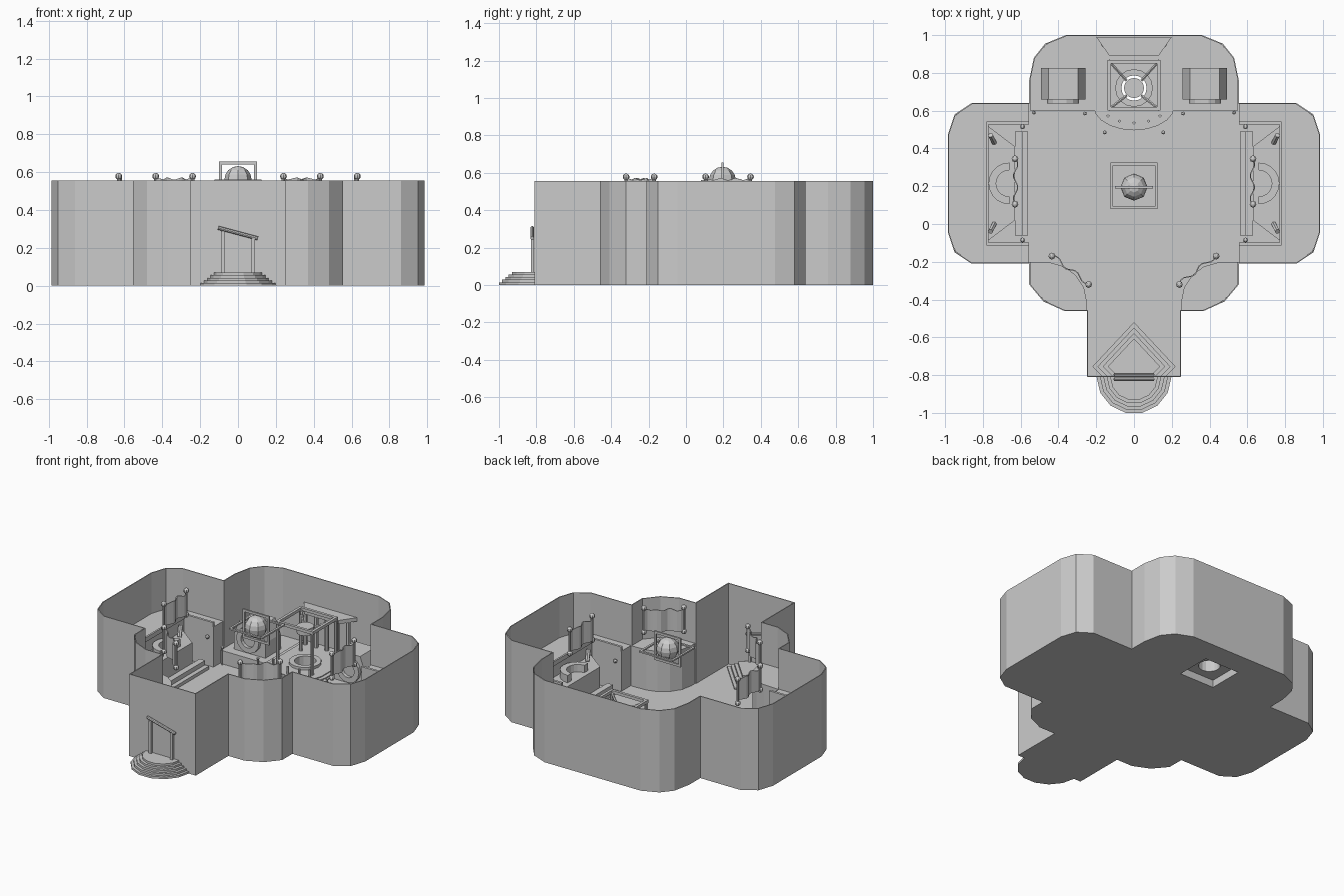
import bpy, bmesh, math
from mathutils import Vector, Matrix

if "Cube" in bpy.data.objects:
    bpy.data.objects.remove(bpy.data.objects["Cube"])

H = 0.555          # wall height
BALC = 0.28        # gallery level
DAIS = 0.11        # rear floor level


def finish(name, bm, smooth=False):
    bmesh.ops.recalc_face_normals(bm, faces=bm.faces)
    me = bpy.data.meshes.new(name)
    bm.to_mesh(me)
    bm.free()
    ob = bpy.data.objects.new(name, me)
    bpy.context.collection.objects.link(ob)
    return ob


def prism(name, pts, z0, z1, mx=1):
    """Solid from a plan outline."""
    bm = bmesh.new()
    f = bm.faces.new([bm.verts.new((x * mx, y, z0)) for x, y in pts])
    g = bmesh.ops.extrude_face_region(bm, geom=[f])
    bmesh.ops.translate(bm, vec=(0, 0, z1 - z0),
                        verts=[v for v in g['geom'] if isinstance(v, bmesh.types.BMVert)])
    return finish(name, bm)


def box(name, x0, x1, y0, y1, z0, z1):
    return prism(name, [(x0, y0), (x1, y0), (x1, y1), (x0, y1)], z0, z1)


def ball(name, loc, r, seg=8, rings=6):
    bm = bmesh.new()
    bmesh.ops.create_uvsphere(bm, u_segments=seg, v_segments=rings, radius=r,
                              matrix=Matrix.Translation(loc))
    return finish(name, bm)


def rod(name, a, b, r, seg=8, r2=None):
    a, b = Vector(a), Vector(b)
    d = b - a
    m = Matrix.Translation((a + b) / 2) @ d.to_track_quat('Z', 'Y').to_matrix().to_4x4()
    bm = bmesh.new()
    bmesh.ops.create_cone(bm, cap_ends=True, segments=seg, radius1=r,
                          radius2=r if r2 is None else r2, depth=d.length, matrix=m)
    return finish(name, bm)


def ring(name, loc, r_in, r_out, h, seg=16, start=0.0, sweep=2 * math.pi, rot=None):
    """Flat ring or arc with square section."""
    full = sweep > 6.28
    n = seg if full else seg + 1
    bm = bmesh.new()
    secs = []
    for i in range(n):
        a = start + sweep * i / seg
        c, s = math.cos(a), math.sin(a)
        secs.append([bm.verts.new((c * r, s * r, z)) for r, z in
                     ((r_in, 0), (r_out, 0), (r_out, h), (r_in, h))])
    for i in range(seg):
        p, q = secs[i], secs[(i + 1) % n]
        for k in range(4):
            bm.faces.new((p[k], p[(k + 1) % 4], q[(k + 1) % 4], q[k]))
    if not full:
        bm.faces.new(secs[0])
        bm.faces.new(secs[-1])
    bm.transform(Matrix.Translation(loc) @ (rot or Matrix()))
    return finish(name, bm)


def cut(ob, cutter):
    m = ob.modifiers.new("cut", 'BOOLEAN')
    m.operation, m.object, m.solver = 'DIFFERENCE', cutter, 'EXACT'
    bpy.context.view_layer.objects.active = ob
    bpy.ops.object.modifier_apply(modifier="cut")


# Outer walls
half = [(0.25, -0.81), (0.25, -0.46), (0.37, -0.46), (0.48, -0.41), (0.555, -0.32),
        (0.555, -0.21), (0.86, -0.21), (0.95, -0.15), (0.985, -0.045), (0.985, 0.475),
        (0.95, 0.58), (0.86, 0.64), (0.555, 0.64), (0.555, 0.76), (0.53, 0.88),
        (0.47, 0.955), (0.36, 1.0)]
outline = half + [(-x, y) for x, y in reversed(half)]
bm = bmesh.new()
lo = [bm.verts.new((x, y, 0)) for x, y in outline]
hi = [bm.verts.new((x, y, H)) for x, y in outline]
n = len(outline)
for i in range(n):
    j = (i + 1) % n
    bm.faces.new((lo[i], lo[j], hi[j], hi[i]))
walls = finish("outer_walls", bm)
sol = walls.modifiers.new("thick", 'SOLIDIFY')
sol.thickness, sol.offset, sol.use_even_offset = 0.006, -1, True
floor = prism("main_floor", outline, 0, 0.008)

# Raised rear floor and its rounded dais
rear = prism("rear_floor", [(-0.55, 0.6), (0.55, 0.6), (0.55, 0.76), (0.525, 0.88), (0.465, 0.95),
                            (0.36, 0.995), (-0.36, 0.995), (-0.465, 0.95), (-0.525, 0.88),
                            (-0.55, 0.76)], 0.004, DAIS - 0.012)


def apse(r):
    arc = [(r * math.cos(a), 0.625 + 0.6 * r * math.sin(a))
           for a in [math.pi * (1 + i / 10) for i in range(11)]]
    return arc + [(r, 0.994), (-r, 0.994)]


dais = [prism("dais_step", apse(0.215), 0.004, DAIS - 0.006),
        prism("dais_top", apse(0.19), 0.004, DAIS)]
pit = box("pit_cutter", -0.13, 0.13, 0.6, 0.84, -0.1, 0.05)
shaft = rod("shaft_cutter", (0, 0.72, -0.1), (0, 0.72, 0.3), 0.067, 16)
for ob in [floor, rear] + dais:
    cut(ob, pit)
    cut(ob, shaft)
for c in (pit, shaft):
    bpy.data.objects.remove(c)
ring("well_rim", (0, 0.72, DAIS), 0.067, 0.1, 0.018)

# Canopy over the well: posts, frame, crossed beams, hub
for y in (0.61, 0.86):
    box("canopy_beam", -0.14, 0.14, y - 0.009, y + 0.009, 0.385, 0.405)
for s in (-1, 1):
    box("canopy_side", s * 0.131 - 0.009, s * 0.131 + 0.009, 0.61, 0.86, 0.385, 0.405)
    for y in (0.61, 0.86):
        rod("canopy_post", (s * 0.13, y, DAIS), (s * 0.13, y, 0.39), 0.011)
        rod("cross_beam", (s * 0.13, y, 0.39), (s * 0.04, 0.72 + (0.04 if y > 0.7 else -0.04), 0.35),
            0.008, 6)
rod("canopy_hub", (0, 0.72, 0.32), (0, 0.72, 0.365), 0.054, 12)

# Rear gallery shelf with columns
prism("rear_shelf", [(-0.2, 0.99), (-0.13, 0.89), (0.13, 0.89), (0.2, 0.99)], 0.345, 0.37)
for x in (-0.16, -0.08, 0, 0.08, 0.16):
    rod("shelf_column", (x, 0.95, DAIS), (x, 0.95, 0.345), 0.014)
for i in range(5):
    a = math.pi * (1.2 + 0.15 * i)
    rod("dais_baluster", (0.17 * math.cos(a), 0.625 + 0.09 * math.sin(a), DAIS),
        (0.17 * math.cos(a), 0.625 + 0.09 * math.sin(a), DAIS + 0.05), 0.008, 6)


# Curtain hung between two ball-ended rods
def curtain(p, q, z0=0.42, z1=0.572):
    p, q = Vector(p), Vector(q)
    d = q - p
    nrm = Vector((-d.y, d.x)).normalized()
    bm = bmesh.new()
    cols = []
    for i in range(13):
        t = i / 12
        c = p + d * t + nrm * 0.012 * math.sin(t * 4 * math.pi)
        sag = 0.012 * math.sin(t * 3 * math.pi) ** 2
        cols.append([bm.verts.new((c.x, c.y, z)) for z in (z0, z1 - sag)])
    for a, b in zip(cols, cols[1:]):
        bm.faces.new((a[0], b[0], b[1], a[1]))
    ob = finish("curtain", bm)
    ob.modifiers.new("thick", 'SOLIDIFY').thickness = 0.006
    for e in (p, q):
        rod("curtain_rod", (e.x, e.y, z0), (e.x, e.y, z1), 0.009)
        for z in (z0 - 0.005, 0.578):
            ball("rod_ball", (e.x, e.y, z), 0.018)


for s in (-1, 1):
    # Side galleries with alcoves
    prism("side_gallery", [(0.555, -0.205), (0.86, -0.205), (0.945, -0.145), (0.98, -0.045),
                           (0.98, 0.475), (0.945, 0.575), (0.86, 0.635), (0.555, 0.635),
                           (0.555, 0.53), (0.775, 0.53), (0.775, -0.1), (0.555, -0.1)],
          0.004, BALC, s)
    for y in (-0.105, 0.535):
        prism("gallery_kerb", [(0.555, y - 0.008), (0.78, y - 0.008), (0.78, y + 0.008),
                               (0.555, y + 0.008)], BALC, BALC + 0.03, s)
    prism("gallery_kerb_back", [(0.77, -0.1), (0.782, -0.1), (0.782, 0.53), (0.77, 0.53)],
          BALC, BALC + 0.03, s)
    # Alcove stage, bench and corner props
    prism("alcove_stage", [(0.775, -0.09), (0.63, 0.02), (0.63, 0.41), (0.775, 0.52)],
          0.004, 0.2, s)
    for i in range(2):
        prism("alcove_step", [(0.56 + 0.03 * i, -0.06), (0.63, -0.06), (0.63, 0.49),
                              (0.56 + 0.03 * i, 0.49)], 0.004, 0.03 + 0.03 * i, s)
    ring("curved_bench", (s * 0.66, 0.215, 0.2), 0.07, 0.11, 0.05, 10,
         -math.pi / 2 if s > 0 else math.pi / 2, math.pi)
    for y, e in ((0.45, 0.02), (-0.02, -0.02)):
        rod("alcove_prop", (s * 0.74, y - e, 0.2), (s * 0.76, y + e, 0.26), 0.014, 6)
    for y in (-0.085, 0.515):
        ball("wall_lamp", (s * 0.59, y, 0.21), 0.013)
    curtain((s * 0.63, 0.105), (s * 0.63, 0.345))

    # Front corner galleries
    prism("corner_gallery", [(0.55, -0.2), (0.44, -0.205), (0.37, -0.225), (0.31, -0.27),
                             (0.265, -0.335), (0.25, -0.41), (0.25, -0.455), (0.37, -0.455),
                             (0.475, -0.405), (0.55, -0.32)], 0.004, BALC, s)
    curtain((s * 0.435, -0.17), (s * 0.24, -0.32))

    # Furnaces with round mouths
    bm = bmesh.new()
    prof = [(-0.118, DAIS - 0.02), (0.118, DAIS - 0.02), (0.118, 0.2), (0.078, 0.3),
            (-0.078, 0.3), (-0.118, 0.2)]
    f = bm.faces.new([bm.verts.new((s * 0.375 + x, 0.66, z)) for x, z in prof])
    g = bmesh.ops.extrude_face_region(bm, geom=[f])
    bmesh.ops.translate(bm, vec=(0, 0.165, 0),
                        verts=[v for v in g['geom'] if isinstance(v, bmesh.types.BMVert)])
    finish("furnace", bm)
    ring("furnace_mouth", (s * 0.375, 0.662, 0.195), 0.05, 0.085, 0.025, 14,
         rot=Matrix.Rotation(math.pi / 2, 4, 'X'))

    # Small floor lamps along the dais
    for x, y in ((0.53, 0.59), (0.26, 0.585), (0.155, 0.485)):
        rod("lamp_stem", (s * x, y, 0.006), (s * x, y, 0.12), 0.005, 6)
        ball("lamp_ball", (s * x, y, 0.125), 0.01)

# Hanging globe with upright and level square frames
ball("globe", (0, 0.195, 0.56), 0.072, 8, 8)
for t in (-1, 1):
    c = t * 0.092
    box("globe_frame_post", c - 0.008, c + 0.008, 0.189, 0.201, 0.46, 0.655)
    box("globe_frame_rail", -0.1, 0.1, 0.189, 0.201, 0.5575 + t * 0.0895 - 0.008,
        0.5575 + t * 0.0895 + 0.008)
    box("level_frame_side", t * 0.118 - 0.007, t * 0.118 + 0.007, 0.08, 0.325, 0.55, 0.56)
    box("level_frame_end", -0.111, 0.111, 0.202 + t * 0.116 - 0.007, 0.202 + t * 0.116 + 0.007,
        0.55, 0.56)

# Entrance steps outside and inside
for i in range(5):
    r = 0.198 - 0.018 * i
    prism("outer_step", [(r * math.cos(a), -0.81 + 0.983 * r * math.sin(a))
                         for a in [math.pi * (1 + k / 7) for k in range(8)]],
          0, 0.014 * (i + 1))
for i in range(4):
    w = 0.22 - 0.027 * i
    prism("inner_step", [(-w + 0.05, -0.805), (w - 0.05, -0.805), (w, -0.755),
                         (0, -0.755 + 1.07 * w), (-w, -0.755)], 0.004, 0.0175 * (i + 1))

# Doorway with tilted lintel
for y in (-0.822, -0.798):
    for s in (-1, 1):
        box("door_post", s * 0.08 - 0.009, s * 0.08 + 0.009, y - 0.008, y + 0.008, 0.07,
            0.27 - s * 0.02)
    rod("door_lintel", (-0.105, y, 0.306), (0.105, y, 0.25), 0.01, 8)
